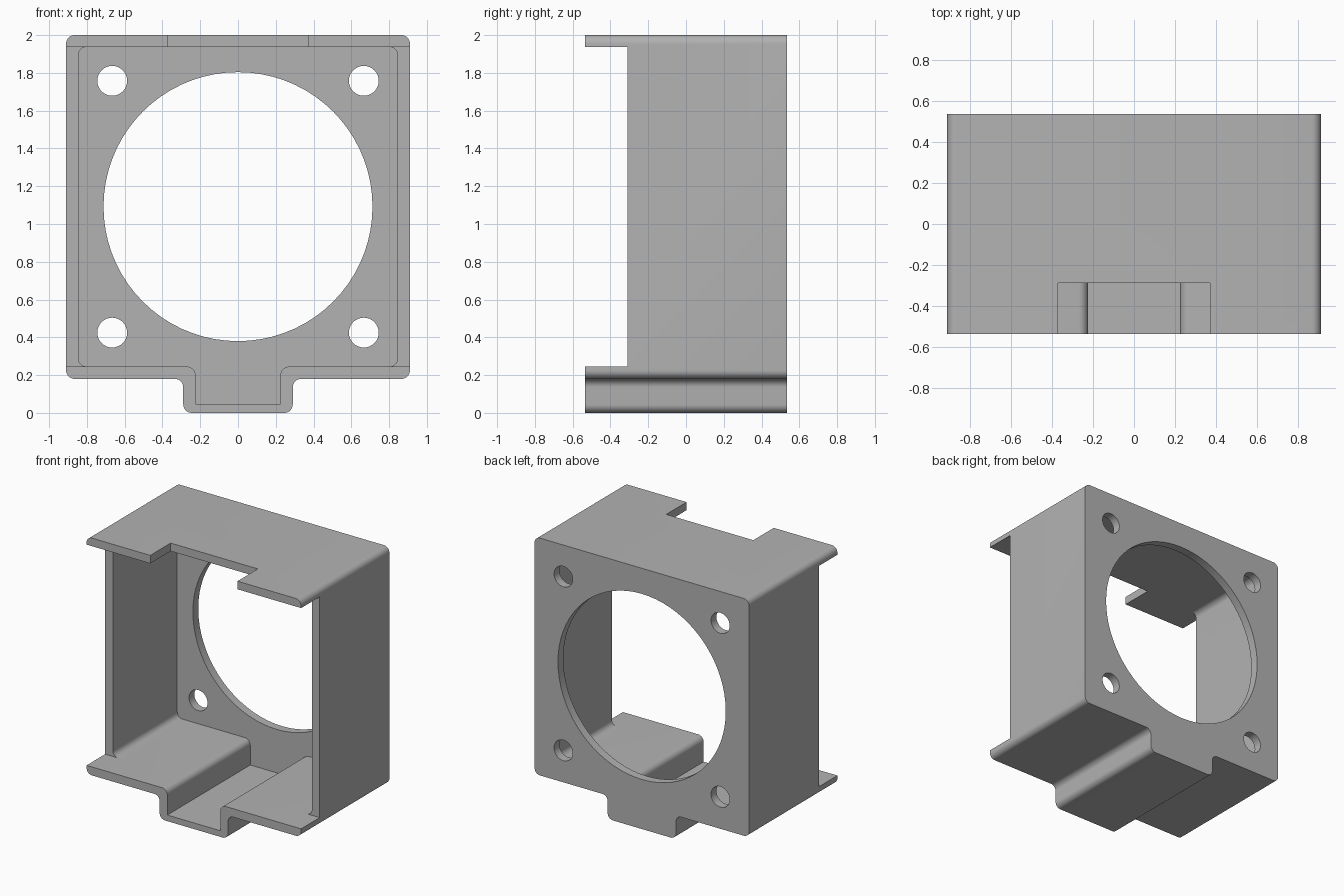
import bpy
import math
from mathutils import Vector

if "Cube" in bpy.data.objects:
    bpy.data.objects.remove(bpy.data.objects["Cube"])

HALF_DEPTH = 0.535
WALL = 0.065
CORNER = 0.045

grey = bpy.data.materials.new("plain grey")
grey.use_nodes = True
colour = (0.45, 0.45, 0.45, 1)
grey.diffuse_color = colour
grey.node_tree.nodes["Principled BSDF"].inputs["Base Color"].default_value = colour


def rounded(corners, steps=8):
    """Round each (x, z, radius) right-angle corner with an arc."""
    path = []
    for i, (x, z, r) in enumerate(corners):
        here = Vector((x, z))
        if r == 0:
            path.append(here)
            continue
        before = (Vector(corners[i - 1][:2]) - here).normalized() * r
        after = (Vector(corners[(i + 1) % len(corners)][:2]) - here).normalized() * r
        centre = here + before + after
        for s in range(steps + 1):
            a = math.pi / 2 * s / steps
            path.append(centre - after * math.cos(a) - before * math.sin(a))
    return path


def prism(name, path, y0, y1):
    """Extrude an x-z outline along y."""
    n = len(path)
    verts = [(p[0], y, p[1]) for y in (y0, y1) for p in path]
    faces = [tuple(range(n)), tuple(reversed(range(n, 2 * n)))]
    faces += [(i, i + n, (i + 1) % n + n, (i + 1) % n) for i in range(n)]
    mesh = bpy.data.meshes.new(name)
    mesh.from_pydata(verts, [], faces)
    mesh.materials.append(grey)
    ob = bpy.data.objects.new(name, mesh)
    bpy.context.collection.objects.link(ob)
    return ob


def box(name, x0, x1, y0, y1, z0, z1):
    return prism(name, [(x0, z0), (x1, z0), (x1, z1), (x0, z1)], y0, y1)


def drill(name, x, z, radius, sides):
    ring = [(x + radius * math.cos(math.tau * i / sides),
             z + radius * math.sin(math.tau * i / sides)) for i in range(sides)]
    return prism(name, ring, HALF_DEPTH - 0.2, HALF_DEPTH + 0.2)


def channel_outline(half, top, floor, tab_half, tab_floor, tab_radius):
    """Square frame with a narrow channel stepping down below its floor."""
    right = [(tab_half, tab_floor, tab_radius), (tab_half, floor, CORNER),
             (half, floor, CORNER), (half, top, CORNER)]
    left = [(-x, z, r) for x, z, r in reversed(right)]
    return rounded(right + left)


# Housing block and its hollow, open at the front
housing = prism("fan_housing", channel_outline(0.91, 2.0, 0.18, 0.29, 0, CORNER),
                -HALF_DEPTH, HALF_DEPTH)
cutters = [prism("hollow_cutter", channel_outline(0.845, 1.938, 0.245, 0.225, 0.047, 0),
                 -1, HALF_DEPTH - WALL)]

# Side walls set back from the front, and the notch in the top lip
for side, x in (("left", 0.9), ("right", -0.9)):
    cutters.append(box(side + "_wall_cutter", x - 0.2, x + 0.2, -1, -0.31, 0.245, 1.938))
cutters.append(box("top_notch_cutter", -0.37, 0.37, -1, -0.288, 1.8, 2.2))

# Airflow opening and four screw holes in the back plate
cutters.append(drill("airflow_cutter", 0, 1.092, 0.712, 72))
for x in (-0.666, 0.666):
    for z in (0.425, 1.758):
        cutters.append(drill("screw_hole_cutter", x, z, 0.079, 32))

for cutter in cutters:
    cut = housing.modifiers.new(cutter.name, "BOOLEAN")
    cut.operation = "DIFFERENCE"
    cut.solver = "EXACT"
    cut.object = cutter
    cutter.hide_render = True

# Bake the cuts and discard the cutters
bpy.context.view_layer.update()
baked = bpy.data.meshes.new_from_object(
    housing.evaluated_get(bpy.context.evaluated_depsgraph_get()))
housing.modifiers.clear()
housing.data = baked
for cutter in cutters:
    bpy.data.objects.remove(cutter)

# Smooth rounded corners, keep plate edges crisp
bpy.ops.object.select_all(action="DESELECT")
housing.select_set(True)
bpy.context.view_layer.objects.active = housing
bpy.ops.object.shade_smooth_by_angle(angle=math.radians(30))
